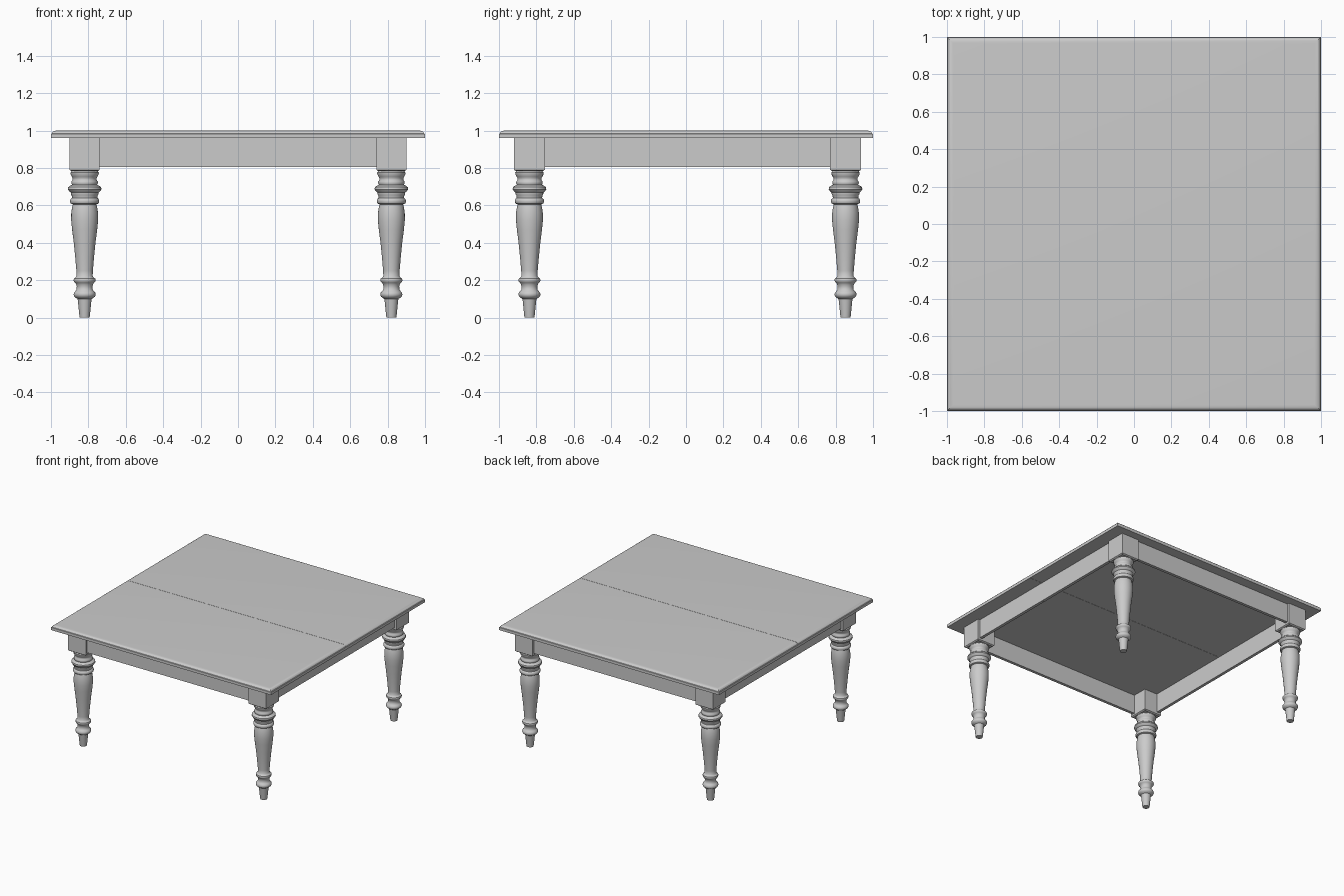
import bpy, bmesh
from math import sin, cos, pi, radians

if "Cube" in bpy.data.objects:
    bpy.data.objects.remove(bpy.data.objects["Cube"])

SPLIT = -0.027            # seam between the two halves
GAP = 0.001
LEG_X = 0.82
LEG_Y = (-0.837, 0.853)
HALF_X, HALF_Y = 0.08, 0.082
APRON_Z = (0.805, 0.96)
APRON_T, APRON_IN = 0.024, 0.018


def finish(name, bm, smooth=None):
    bmesh.ops.recalc_face_normals(bm, faces=bm.faces)
    mesh = bpy.data.meshes.new(name)
    bm.to_mesh(mesh)
    bm.free()
    ob = bpy.data.objects.new(name, mesh)
    bpy.context.collection.objects.link(ob)
    if smooth:
        bpy.ops.object.select_all(action='DESELECT')
        ob.select_set(True)
        bpy.context.view_layer.objects.active = ob
        bpy.ops.object.shade_smooth_by_angle(angle=radians(smooth))
    return ob


def loft(bm, rings):
    """Skin a stack of equal-length point rings and cap both ends."""
    loops = [[bm.verts.new(p) for p in ring] for ring in rings]
    n = len(loops[0])
    for a, b in zip(loops, loops[1:]):
        for i in range(n):
            j = (i + 1) % n
            bm.faces.new((a[i], a[j], b[j], b[i]))
    bm.faces.new(loops[0][::-1])
    bm.faces.new(loops[-1])


def rect(x0, x1, y0, y1, z):
    return [(x0, y0, z), (x1, y0, z), (x1, y1, z), (x0, y1, z)]


def box(name, x0, x1, y0, y1, z0, z1):
    bm = bmesh.new()
    loft(bm, [rect(x0, x1, y0, y1, z0), rect(x0, x1, y0, y1, z1)])
    return finish(name, bm)


# Table top: two leaves, outer edges rounded over, straight at the seam
def leaf(name, y0, y1, in0, in1):
    edge = [(0, 0.96), (0, 0.982)]
    for k in range(7):
        a = k / 6 * pi / 2
        edge.append((0.004 + 0.03 * (1 - cos(a)), 0.984 + 0.016 * sin(a)))
    bm = bmesh.new()
    loft(bm, [rect(-1 + d, 1 - d, y0 + d * in0, y1 - d * in1, z) for d, z in edge])
    finish(name, bm, 25)


leaf("front_top_leaf", -1, SPLIT - GAP, 1, 0)
leaf("back_top_leaf", SPLIT + GAP, 1, 0, 1)

# Turned leg profile: radius, height
PROFILE = [
    (0.026, 0), (0.028, 0.01), (0.036, 0.09), (0.038, 0.10), (0.046, 0.105),
    (0.055, 0.112), (0.059, 0.122), (0.057, 0.133), (0.049, 0.142),
    (0.043, 0.15), (0.042, 0.165), (0.045, 0.178), (0.05, 0.186),
    (0.057, 0.192), (0.059, 0.2), (0.057, 0.208), (0.05, 0.213),
    (0.043, 0.222), (0.044, 0.25), (0.05, 0.32), (0.058, 0.40),
    (0.067, 0.47), (0.072, 0.52), (0.0715, 0.56), (0.067, 0.59),
    (0.063, 0.606), (0.074, 0.61), (0.078, 0.618), (0.078, 0.628),
    (0.073, 0.636), (0.068, 0.64), (0.069, 0.652), (0.074, 0.66),
    (0.074, 0.668), (0.083, 0.676), (0.09, 0.686), (0.088, 0.697),
    (0.078, 0.705), (0.067, 0.71), (0.071, 0.718), (0.07, 0.728),
    (0.064, 0.736), (0.064, 0.746), (0.069, 0.754), (0.075, 0.766),
    (0.076, 0.775), (0.071, 0.781), (0.071, 0.79)]
SIDES = 32

for depth, cy in zip(("front", "back"), LEG_Y):
    for side, cx in (("left", -LEG_X), ("right", LEG_X)):
        bm = bmesh.new()
        loft(bm, [[(cx + r * cos(2 * pi * i / SIDES), cy + r * sin(2 * pi * i / SIDES), z)
                   for i in range(SIDES)] for r, z in PROFILE])
        finish(f"{depth}_{side}_leg", bm, 40)
        # Square corner block with a chamfered underside
        bm = bmesh.new()
        loft(bm, [rect(cx - HALF_X + d, cx + HALF_X - d, cy - HALF_Y + d, cy + HALF_Y - d, z)
                  for d, z in ((0.01, 0.783), (0, 0.79), (0, 0.96))])
        finish(f"{depth}_{side}_corner_block", bm)

# Aprons: thin boards set back from the block faces
in_x = LEG_X - HALF_X
yf, yb = LEG_Y[0] - HALF_Y + APRON_IN, LEG_Y[1] + HALF_Y - APRON_IN
box("front_apron", -in_x, in_x, yf, yf + APRON_T, *APRON_Z)
box("back_apron", -in_x, in_x, yb - APRON_T, yb, *APRON_Z)
xo = LEG_X + HALF_X - APRON_IN
for side, s in (("left", -1), ("right", 1)):
    xa, xb = sorted((s * xo, s * (xo - APRON_T)))
    box(f"front_{side}_apron", xa, xb, LEG_Y[0] + HALF_Y, SPLIT - GAP, *APRON_Z)
    box(f"back_{side}_apron", xa, xb, SPLIT + GAP, LEG_Y[1] - HALF_Y, *APRON_Z)
